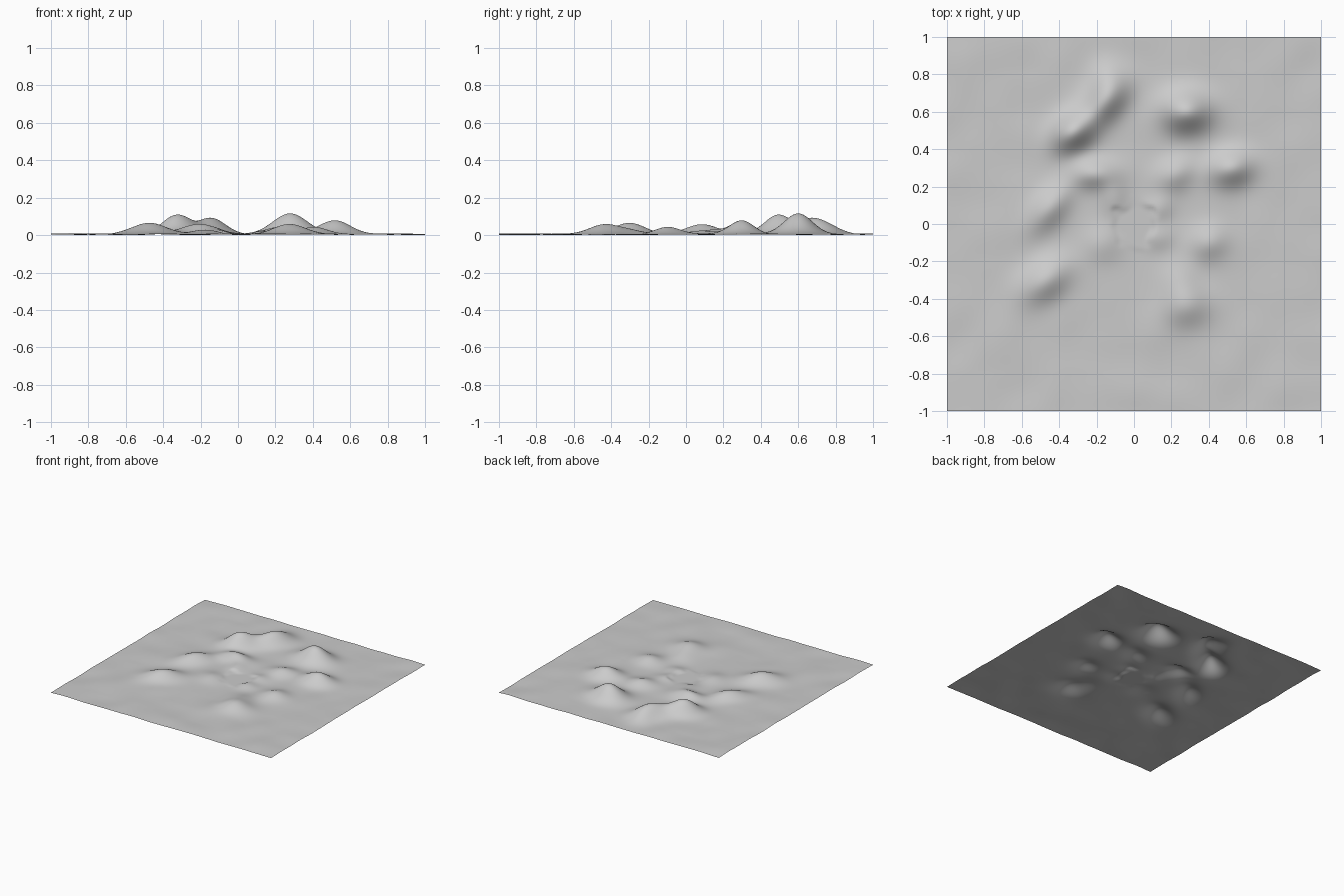
import bpy
import bmesh
from math import sin, cos, exp, radians, hypot
from mathutils import noise, Vector

cube = bpy.data.objects.get("Cube")
if cube:
    bpy.data.objects.remove(cube, do_unlink=True)

# Rock colour
rock = bpy.data.materials.new("grey rock")
rock.use_nodes = True
GREY = (0.6, 0.6, 0.6, 1)
rock.diffuse_color = GREY
rock.node_tree.nodes["Principled BSDF"].inputs["Base Color"].default_value = GREY

# Hills: x, y, height, spread along, spread across, turn in degrees
HILLS = [
    (0.28, 0.60, 0.11, 0.09, 0.075, 0),
    (-0.33, 0.49, 0.10, 0.085, 0.065, 35),
    (-0.15, 0.66, 0.08, 0.10, 0.065, 50),
    (-0.15, 0.78, 0.025, 0.06, 0.07, 0),
    (0.52, 0.30, 0.075, 0.085, 0.065, 10),
    (-0.47, -0.30, 0.064, 0.10, 0.07, 40),
    (0.28, -0.44, 0.048, 0.09, 0.075, 15),
    (0.25, -0.30, 0.02, 0.07, 0.08, 0),
    (-0.45, 0.09, 0.052, 0.11, 0.06, 50),
    (0.40, -0.10, 0.040, 0.075, 0.065, 20),
    (-0.21, 0.27, 0.052, 0.085, 0.055, 0),
    (0.22, 0.27, 0.038, 0.075, 0.06, 30),
    (-0.17, -0.10, 0.022, 0.07, 0.07, 0),
    (-0.11, 0.14, 0.022, 0.05, 0.07, 0),
    (0.13, 0.08, 0.020, 0.06, 0.05, 30),
    (0.13, -0.07, 0.018, 0.06, 0.05, 0),
]


def hill(x, y, cx, cy, height, along, across, turn):
    a = radians(turn)
    u = (x - cx) * cos(a) + (y - cy) * sin(a)
    v = (y - cy) * cos(a) - (x - cx) * sin(a)
    return height * exp(-0.5 * ((u / along) ** 2 + (v / across) ** 2))


def ground(x, y):
    ripple = 0.007 + 0.006 * noise.noise(Vector((x * 5, y * 5, 0.4)))
    z = ripple + sum(hill(x, y, *h) for h in HILLS)
    # Level clearing in the middle with a ragged rim
    rim = 0.12 + 0.05 * noise.noise(Vector((x * 12, y * 12, 3.1)))
    t = min(1, max(0, (hypot(x, y) - rim + 0.03) / 0.05))
    t = t * t * (3 - 2 * t)
    return max(0, 0.008 + (z - 0.008) * t)


# Terrain sheet
bm = bmesh.new()
bmesh.ops.create_grid(bm, x_segments=160, y_segments=160, size=1)
for v in bm.verts:
    v.co.z = ground(v.co.x, v.co.y)
low = min(v.co.z for v in bm.verts)
for v in bm.verts:
    v.co.z -= low
for f in bm.faces:
    f.smooth = True
mesh = bpy.data.meshes.new("terrain")
bm.to_mesh(mesh)
bm.free()
mesh.materials.append(rock)
terrain = bpy.data.objects.new("terrain", mesh)
bpy.context.collection.objects.link(terrain)
